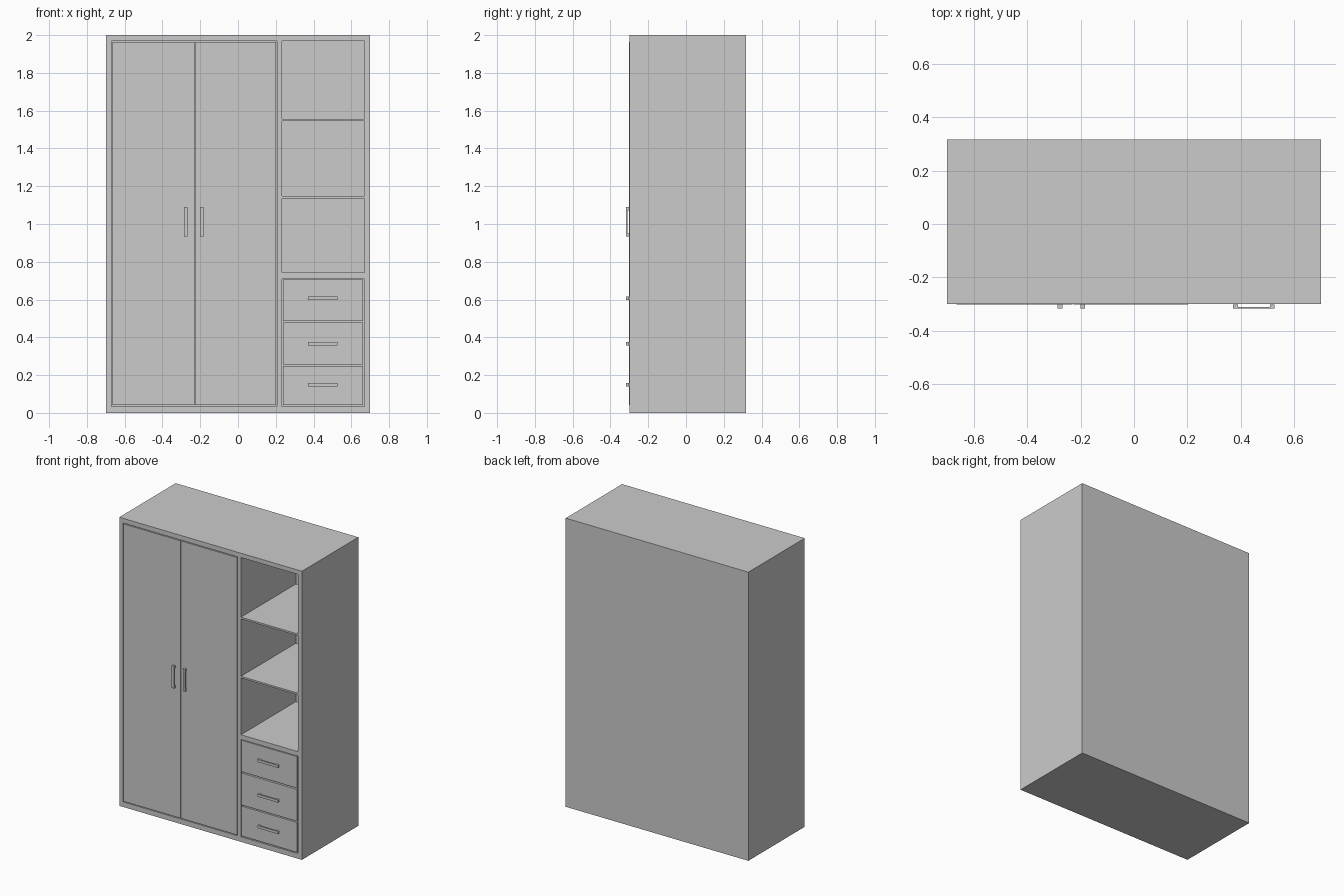
import bpy, bmesh

if "Cube" in bpy.data.objects:
    bpy.data.objects.remove(bpy.data.objects["Cube"])

FRONT, REAR, BACK = -0.30, 0.30, 0.317
DOOR_Y = -0.302


def box(name, x0, x1, y0, y1, z0, z1):
    bm = bmesh.new()
    bmesh.ops.create_cube(bm, size=1)
    for v in bm.verts:
        v.co.x = x1 if v.co.x > 0 else x0
        v.co.y = y1 if v.co.y > 0 else y0
        v.co.z = z1 if v.co.z > 0 else z0
    me = bpy.data.meshes.new(name)
    bm.to_mesh(me)
    bm.free()
    ob = bpy.data.objects.new(name, me)
    bpy.context.collection.objects.link(ob)
    return ob


def handle(name, cx, cz, length, width, vertical):
    # U-shaped pull: profile in (length, depth), extruded across its width
    h, t = length / 2, 0.018
    prof = [(-h, DOOR_Y), (-h, -0.317), (h, -0.317), (h, DOOR_Y),
            (h - t, DOOR_Y), (h - t, -0.310), (-h + t, -0.310), (-h + t, DOOR_Y)]
    bm = bmesh.new()

    def place(l, y, w):
        return (cx + w, y, cz + l) if vertical else (cx + l, y, cz + w)

    f = bm.faces.new([bm.verts.new(place(l, y, -width / 2)) for l, y in prof])
    ext = bmesh.ops.extrude_face_region(bm, geom=[f])
    for v in ext["geom"]:
        if isinstance(v, bmesh.types.BMVert):
            v.co["xyz".index("x" if vertical else "z")] += width
    bmesh.ops.recalc_face_normals(bm, faces=bm.faces)
    me = bpy.data.meshes.new(name)
    bm.to_mesh(me)
    bm.free()
    bpy.context.collection.objects.link(bpy.data.objects.new(name, me))


# Carcass: one block with the compartments cut out, so the frame has no seams
carcass = box("carcass", -0.70, 0.70, FRONT, REAR, 0, 2)
openings = [(-0.67, 0.207, 0.035, 1.968),   # wardrobe side
            (0.233, 0.67, 1.557, 1.97),     # open shelves
            (0.233, 0.67, 1.147, 1.545),
            (0.233, 0.67, 0.742, 1.135),
            (0.233, 0.67, 0.035, 0.71)]     # drawer bay
cutters = []
for i, (x0, x1, z0, z1) in enumerate(openings):
    c = box(f"opening_cutter_{i}", x0, x1, FRONT - 0.1, REAR + 0.1, z0, z1)
    c.hide_render = True
    m = carcass.modifiers.new("opening", 'BOOLEAN')
    m.operation, m.solver, m.object = 'DIFFERENCE', 'EXACT', c
    cutters.append(c)
dg = bpy.context.evaluated_depsgraph_get()
cut_mesh = bpy.data.meshes.new_from_object(carcass.evaluated_get(dg))
carcass.modifiers.clear()
carcass.data = cut_mesh
for c in cutters:
    bpy.data.objects.remove(c)

# Back panel
box("back_panel", -0.70, 0.70, REAR, BACK, 0, 2)

# Doors with vertical pulls
for side, x0, x1, hx in (("left", -0.665, -0.231, -0.277),
                         ("right", -0.227, 0.202, -0.192)):
    box(f"door_{side}", x0, x1, DOOR_Y, DOOR_Y + 0.02, 0.041, 1.963)
    handle(f"door_handle_{side}", hx, 1.012, 0.154, 0.018, True)

# Drawers: front, open-topped tray and horizontal pull
for i, (z0, z1, hz) in enumerate(((0.042, 0.249, 0.148),
                                  (0.257, 0.478, 0.366),
                                  (0.487, 0.705, 0.606))):
    box(f"drawer_front_{i}", 0.238, 0.662, FRONT, FRONT + 0.02, z0, z1)
    y0, y1, top = FRONT + 0.02, 0.27, z1 - 0.03
    box(f"drawer_bottom_{i}", 0.25, 0.65, y0, y1, z0 + 0.01, z0 + 0.02)
    box(f"drawer_side_left_{i}", 0.25, 0.262, y0, y1, z0 + 0.02, top)
    box(f"drawer_side_right_{i}", 0.638, 0.65, y0, y1, z0 + 0.02, top)
    box(f"drawer_back_{i}", 0.262, 0.638, y1 - 0.012, y1, z0 + 0.02, top)
    handle(f"drawer_handle_{i}", 0.449, hz, 0.156, 0.018, False)
